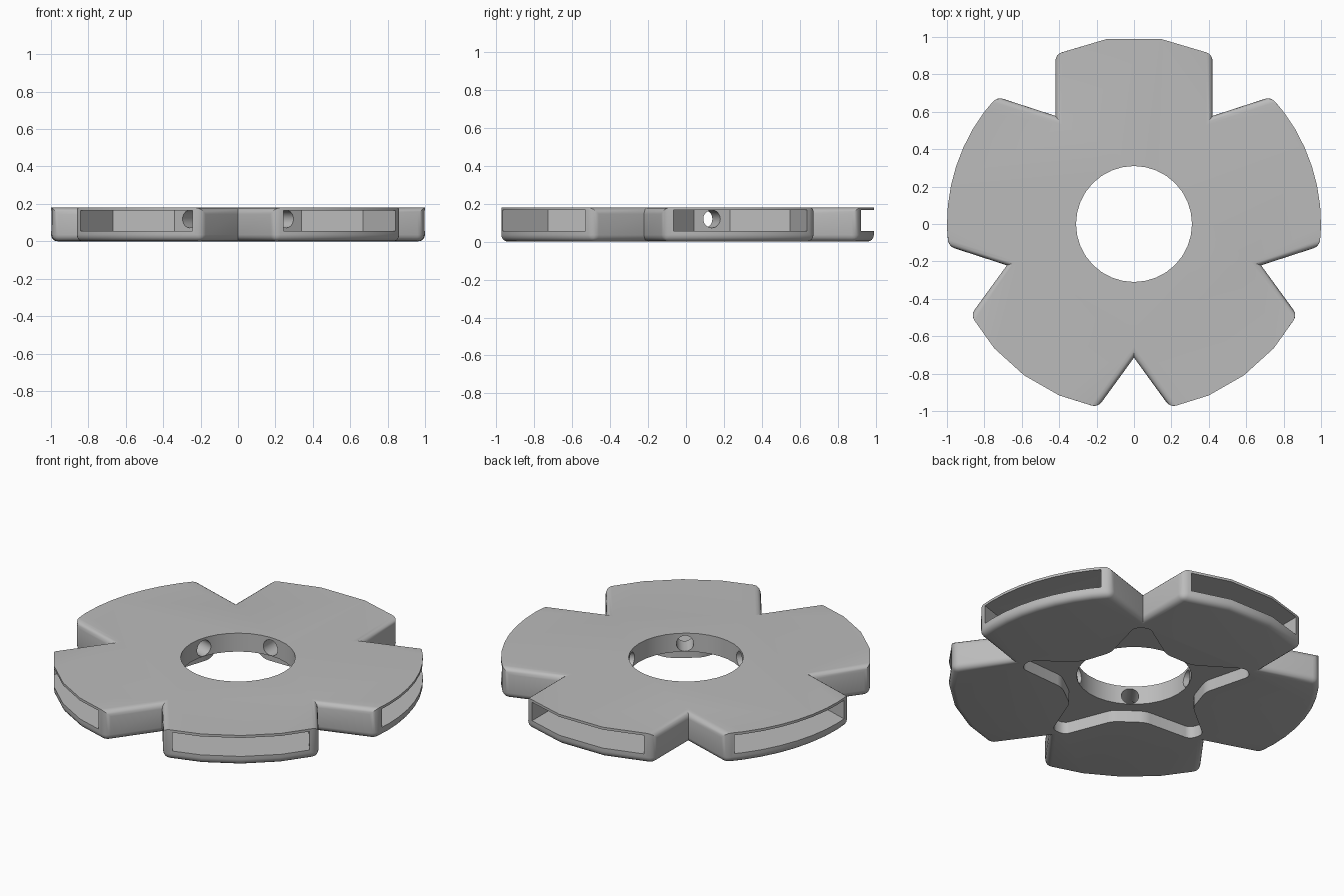
import bpy, bmesh
from math import sin, cos, asin, radians, pi
from mathutils import Matrix

if "Cube" in bpy.data.objects:
    bpy.data.objects.remove(bpy.data.objects["Cube"])

HEIGHT, HALF, BORE, ROUND = 0.18, 0.42, 0.31, 0.035
NOTCH = HALF / sin(radians(36))
ARMS = [(18, 8), (90, 3), (162, 8), (234, 4), (306, 4)]  # direction, rim chords

grey = bpy.data.materials.new("light_grey")
grey.use_nodes = True
grey.diffuse_color = (0.5, 0.5, 0.5, 1)
grey.node_tree.nodes["Principled BSDF"].inputs["Base Color"].default_value = (0.5, 0.5, 0.5, 1)


def prism(points, z0, z1):
    """Closed outline extruded upwards, as a bmesh."""
    bm = bmesh.new()
    face = bm.faces.new([bm.verts.new((x, y, z0)) for x, y in points])
    top = bmesh.ops.extrude_face_region(bm, geom=[face])
    moved = [v for v in top["geom"] if isinstance(v, bmesh.types.BMVert)]
    bmesh.ops.translate(bm, verts=moved, vec=(0, 0, z1 - z0))
    bmesh.ops.recalc_face_normals(bm, faces=bm.faces)
    return bm


def to_object(bm, name):
    mesh = bpy.data.meshes.new(name)
    bm.to_mesh(mesh)
    bm.free()
    mesh.materials.append(grey)
    obj = bpy.data.objects.new(name, mesh)
    bpy.context.collection.objects.link(obj)
    return obj


def turned(x, y, degrees):
    a = radians(degrees)
    return x * cos(a) - y * sin(a), x * sin(a) + y * cos(a)


def cut(body, bm):
    """Subtract a bmesh from the body."""
    cutter = to_object(bm, "cutter")
    cutter.hide_render = True
    mod = body.modifiers.new("cut", "BOOLEAN")
    mod.operation, mod.solver, mod.object = "DIFFERENCE", "EXACT", cutter
    bpy.context.view_layer.objects.active = body
    bpy.ops.object.modifier_apply(modifier=mod.name)
    bpy.data.objects.remove(cutter)


# Five-armed body outline: rim chords on every arm, a notch after each
outline = []
spread = asin(HALF)
for direction, chords in ARMS:
    for i in range(chords + 1):
        a = radians(direction) - spread + 2 * spread * i / chords
        outline.append((cos(a), sin(a)))
    outline.append(turned(NOTCH, 0, direction + 36))
bm = prism(outline, 0, HEIGHT)


# Round the whole bottom edge, the arm sides at the top, and the arm corners
def is_rim(v):
    return v.co.xy.length > 0.95


def is_corner(v):
    return any(not is_rim(e.other_vert(v)) for e in v.link_edges)


rounded = []
for e in bm.edges:
    a, b = e.verts
    if abs(a.co.z - b.co.z) > 0.01:
        pick = is_rim(a) and is_corner(a)
    else:
        pick = a.co.z < 0.01 or not (is_rim(a) and is_rim(b))
    if pick:
        rounded.append(e)
bmesh.ops.bevel(bm, geom=rounded, offset=ROUND, offset_type="OFFSET",
                segments=4, profile=0.5, affect="EDGES", clamp_overlap=True)
body = to_object(bm, "five_arm_disc")

# Central bore
cut(body, prism([turned(BORE, 0, i * 11.25) for i in range(32)], -0.1, 0.3))

# Star-shaped recess in the underside, with softened corners
star = []
for direction, _ in ARMS:
    for x, y in [(0.54, -0.34), (0.38, -0.09), (0.38, 0.09), (0.54, 0.34)]:
        star.append(turned(x, y, direction))
bm = prism(star, -0.1, 0.07)
upright = [e for e in bm.edges if abs(e.verts[0].co.z - e.verts[1].co.z) > 0.01]
bmesh.ops.bevel(bm, geom=upright, offset=0.03, segments=3, profile=0.5, affect="EDGES")
cut(body, bm)

# Tapered pocket open at each rim, joined to the bore by a round hole
half_pocket = [(1.1, 0.37), (0.63, 0.37), (0.44, 0.1)]
pocket = half_pocket + [(x, -y) for x, y in reversed(half_pocket)]
for direction, _ in ARMS:
    cut(body, prism([turned(x, y, direction) for x, y in pocket], 0.055, 0.165))
    hole = bmesh.new()
    bmesh.ops.create_cone(hole, cap_ends=True, segments=20, radius1=0.047, radius2=0.047,
                          depth=0.28,
                          matrix=Matrix.Rotation(radians(direction), 4, "Z")
                          @ Matrix.Translation((0.36, 0, 0.119))
                          @ Matrix.Rotation(pi / 2, 4, "Y"))
    cut(body, hole)

bpy.ops.object.select_all(action="DESELECT")
body.select_set(True)
bpy.context.view_layer.objects.active = body
bpy.ops.object.shade_smooth_by_angle(angle=radians(30))
